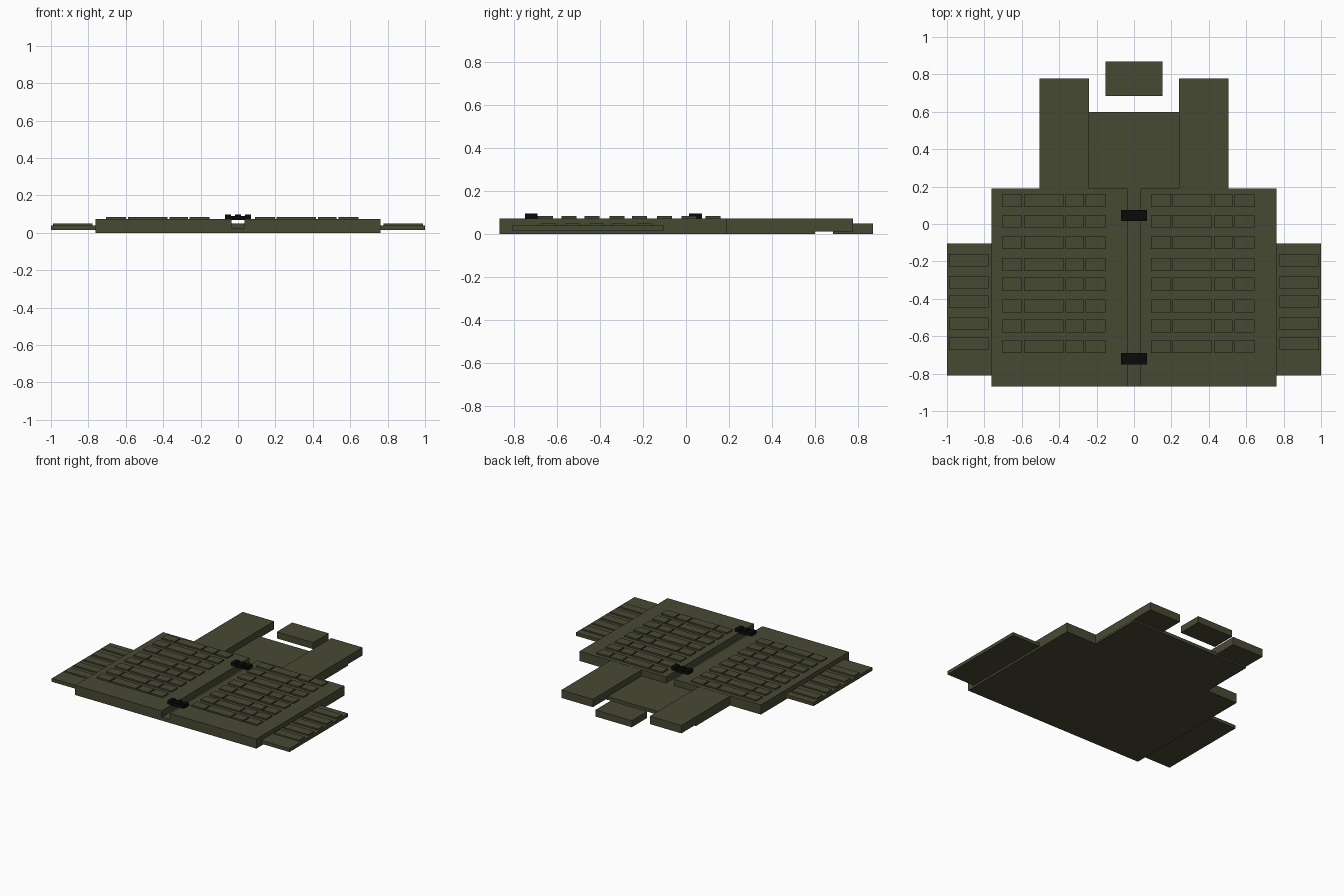
import bpy
import bmesh

cube = bpy.data.objects.get("Cube")
if cube:
    bpy.data.objects.remove(cube, do_unlink=True)


def make_material(name, rgb):
    mat = bpy.data.materials.new(name)
    mat.use_nodes = True
    color = (*rgb, 1.0)
    mat.diffuse_color = color
    mat.node_tree.nodes["Principled BSDF"].inputs["Base Color"].default_value = color
    return mat


OLIVE = make_material("olive fabric", (0.064, 0.067, 0.034))
BLACK = make_material("black plastic", (0.003, 0.003, 0.003))


def make_boxes(name, boxes, mat):
    """One object from boxes given as (x range, y range, z range)."""
    bm = bmesh.new()
    for spans in boxes:
        verts = bmesh.ops.create_cube(bm, size=1)["verts"]
        for v in verts:
            for axis, (low, high) in enumerate(spans):
                v.co[axis] = high if v.co[axis] > 0 else low
    mesh = bpy.data.meshes.new(name)
    bm.to_mesh(mesh)
    bm.free()
    mesh.materials.append(mat)
    obj = bpy.data.objects.new(name, mesh)
    bpy.context.collection.objects.link(obj)
    return obj


def make_slab(name, outline, low, high, mat):
    """Extruded flat outline."""
    bm = bmesh.new()
    face = bm.faces.new([bm.verts.new((x, y, low)) for x, y in outline])
    top = bmesh.ops.extrude_face_region(bm, geom=[face])["geom"]
    for v in top:
        if isinstance(v, bmesh.types.BMVert):
            v.co.z = high
    bmesh.ops.recalc_face_normals(bm, faces=bm.faces)
    mesh = bpy.data.meshes.new(name)
    bm.to_mesh(mesh)
    bm.free()
    mesh.materials.append(mat)
    obj = bpy.data.objects.new(name, mesh)
    bpy.context.collection.objects.link(obj)
    return obj


# Backing sheet: wide body with a narrower tail between the straps
half = [(0.763, -0.868), (0.763, 0.19), (0.504, 0.19), (0.504, 0.6)]
outline = half + [(-x, y) for x, y in reversed(half)]
make_slab("backing_sheet", outline, 0, 0.025, OLIVE)

for side, label in ((1, "left"), (-1, "right")):
    def span(a, b):
        return tuple(sorted((side * a, side * b)))

    # Body half, separated by the centre channel
    make_boxes(label + "_body_panel",
               [(span(0.035, 0.763), (-0.868, 0.19), (0.025, 0.073))], OLIVE)
    # Shoulder strap
    make_boxes(label + "_shoulder_strap",
               [(span(0.24, 0.505), (0.18, 0.777), (0.012, 0.072))], OLIVE)
    # Side wing and its webbing rows
    make_boxes(label + "_side_wing",
               [(span(0.75, 1.0), (-0.81, -0.105), (0.015, 0.04))], OLIVE)
    make_boxes(label + "_wing_webbing",
               [(span(0.777, 0.988), (y - 0.034, y + 0.034), (0.038, 0.05))
                for y in (-0.194, -0.312, -0.416, -0.53, -0.64)], OLIVE)

# Collar block beyond the straps
make_boxes("collar_block", [((-0.153, 0.153), (0.685, 0.87), (0, 0.05))], OLIVE)

# Webbing loops on the body: the same column layout on both halves
columns = [(0, 0.107), (0.117, 0.328), (0.338, 0.437), (0.447, 0.553)]
rows = [0.125, 0.013, -0.099, -0.216, -0.322, -0.438, -0.545, -0.655]
for label, start in (("right", -0.705), ("left", 0.09)):
    make_boxes(label + "_body_webbing",
               [((start + a, start + b), (y - 0.035, y + 0.035), (0.07, 0.084))
                for y in rows for a, b in columns], OLIVE)

# Buckles bridging the centre channel
for label, y in (("front", -0.72), ("rear", 0.045)):
    body = [((-0.07, 0.07), (y - 0.03, y + 0.03), (0.069, 0.09))]
    ribs = [((x - 0.016, x + 0.016), (y - 0.03, y + 0.03), (0.085, 0.097))
            for x in (-0.054, 0, 0.054)]
    make_boxes(label + "_buckle", body + ribs, BLACK)
